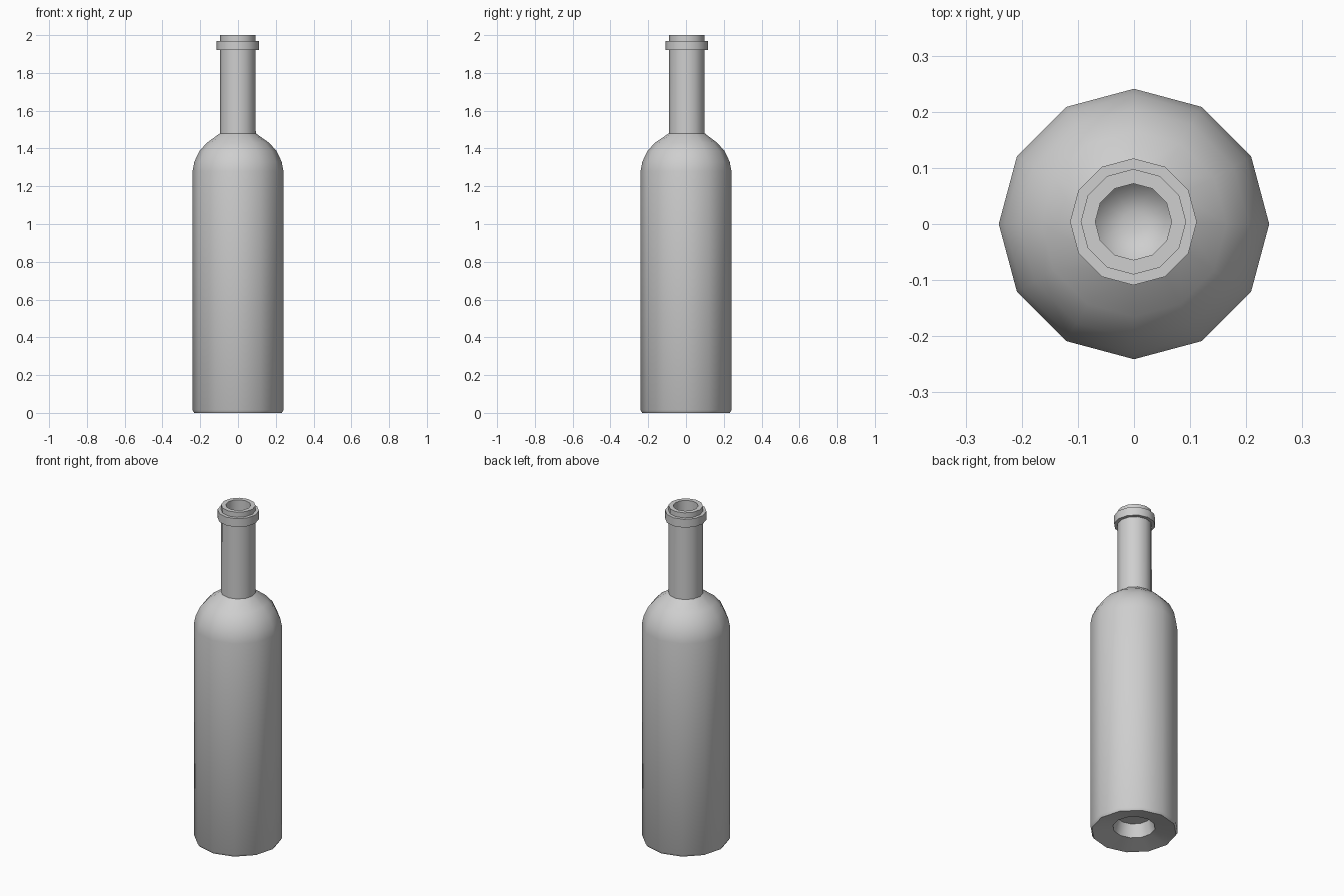
import bpy
import bmesh
import math

SIDES = 12

cube = bpy.data.objects.get("Cube")
if cube:
    bpy.data.objects.remove(cube, do_unlink=True)

grey = bpy.data.materials.new("light_grey")
grey.use_nodes = True
colour = (0.62, 0.62, 0.62, 1.0)
grey.diffuse_color = colour
grey.node_tree.nodes["Principled BSDF"].inputs["Base Color"].default_value = colour


def lathe(name, profile, smooth_angle):
    """Revolve (radius, height) points about z and cap both ends."""
    bm = bmesh.new()
    rings = []
    for radius, z in profile:
        # the neck stands very slightly off the body's axis
        dx, dy = (-0.001, 0.004) if z > 1.47 or (radius < 0.09 and z > 0.5) else (0, 0)
        ring = []
        for i in range(SIDES):
            a = math.tau * i / SIDES
            ring.append(bm.verts.new((radius * math.cos(a) + dx, radius * math.sin(a) + dy, z)))
        rings.append(ring)
    for low, high in zip(rings, rings[1:]):
        for i in range(SIDES):
            j = (i + 1) % SIDES
            bm.faces.new((low[i], low[j], high[j], high[i]))
    bm.faces.new(rings[0][::-1])
    bm.faces.new(rings[-1])
    bmesh.ops.recalc_face_normals(bm, faces=bm.faces)
    mesh = bpy.data.meshes.new(name)
    bm.to_mesh(mesh)
    bm.free()
    mesh.materials.append(grey)
    obj = bpy.data.objects.new(name, mesh)
    bpy.context.collection.objects.link(obj)
    bpy.ops.object.select_all(action="DESELECT")
    obj.select_set(True)
    bpy.context.view_layer.objects.active = obj
    bpy.ops.object.shade_smooth_by_angle(angle=math.radians(smooth_angle))
    return obj


# Hollow under the base and the slightly dished foot
punt = [(0.095, 0.10), (0.116, 0.025)]
foot = [(0.232, 0.0), (0.241, 0.015)]
# Straight body and rounded shoulder
shoulder = [(0.241, 1.28), (0.231, 1.33), (0.205, 1.385), (0.165, 1.43), (0.095, 1.48)]
# Neck with its raised collar and lip
neck = [(0.094, 1.92), (0.113, 1.92), (0.113, 1.97), (0.094, 1.97), (0.094, 2.0)]
# Bore running down the neck to a rounded floor
bore = [(0.068, 2.0), (0.068, 1.5), (0.05, 1.48), (0.02, 1.47)]

lathe("bottle", punt + foot + shoulder + neck + bore, 40)
